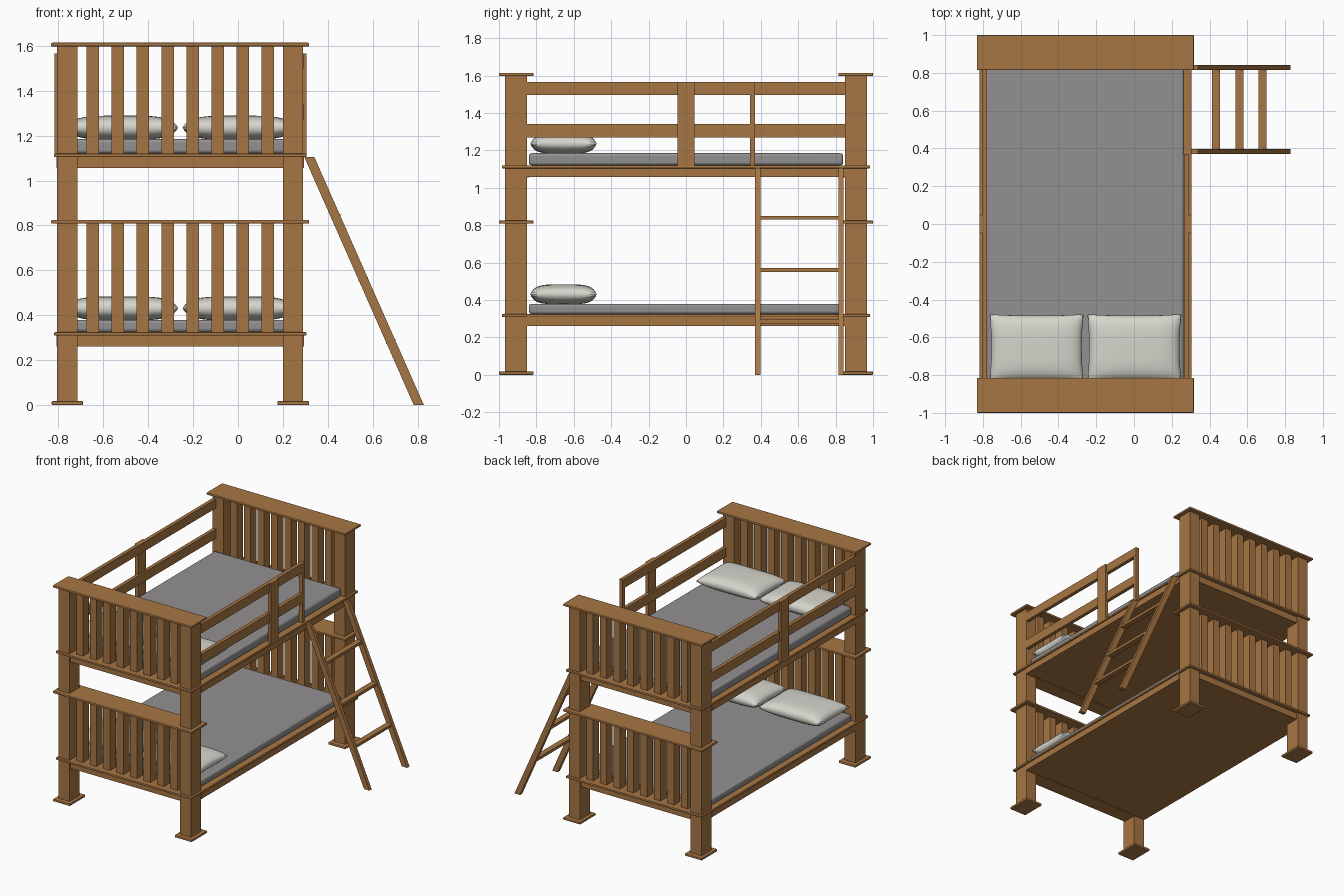
import bpy, bmesh

cube = bpy.data.objects.get("Cube")
if cube:
    bpy.data.objects.remove(cube)


def material(name, color):
    m = bpy.data.materials.new(name)
    m.use_nodes = True
    m.diffuse_color = (*color, 1)
    bsdf = next(n for n in m.node_tree.nodes if n.type == 'BSDF_PRINCIPLED')
    bsdf.inputs["Base Color"].default_value = (*color, 1)
    return m


WOOD = material("oak wood", (0.39, 0.18, 0.056))
GREY = material("grey fabric", (0.29, 0.28, 0.285))
WHITE = material("off white cotton", (0.67, 0.67, 0.61))

CX = -0.257  # bed centre line


def finish(name, bm, mat):
    bmesh.ops.recalc_face_normals(bm, faces=bm.faces)
    mesh = bpy.data.meshes.new(name)
    bm.to_mesh(mesh)
    bm.free()
    mesh.materials.append(mat)
    ob = bpy.data.objects.new(name, mesh)
    bpy.context.collection.objects.link(ob)
    return ob


def smooth(ob):
    bpy.ops.object.select_all(action='DESELECT')
    ob.select_set(True)
    bpy.context.view_layer.objects.active = ob
    bpy.ops.object.shade_smooth_by_angle()


def box(name, x, y, z, mat=WOOD, bevel=0, segments=2):
    """Box spanning the (low, high) pairs x, y, z."""
    bm = bmesh.new()
    bmesh.ops.create_cube(bm, size=1)
    for v in bm.verts:
        v.co = [(a + b) / 2 + c * (b - a) for (a, b), c in zip((x, y, z), v.co)]
    ob = finish(name, bm, mat)
    if bevel:
        mod = ob.modifiers.new("bevel", 'BEVEL')
        mod.width = bevel
        mod.segments = segments
    return ob


def span(low, high, sign):
    return tuple(sorted((low * sign, high * sign)))


def pillow(name, x, y, z, n=20):
    """Cushion with pinched seam and slightly concave sides."""
    bm = bmesh.new()
    centre = [(a + b) / 2 for a, b in (x, y, z)]
    half = [(b - a) / 2 for a, b in (x, y, z)]
    for side in (1, -1):
        def point(i, j):
            u, v = 2 * i / n - 1, 2 * j / n - 1
            u, v = u * (1.5 - 0.5 * u * u), v * (1.5 - 0.5 * v * v)
            puff = max(0, (1 - u ** 4) * (1 - v ** 4)) ** 0.45
            return bm.verts.new((
                centre[0] + half[0] * u * (1 - 0.04 * (1 - v * v)),
                centre[1] + half[1] * v * (1 - 0.04 * (1 - u * u)),
                centre[2] + half[2] * side * puff))
        g = [[point(i, j) for j in range(n + 1)] for i in range(n + 1)]
        for i in range(n):
            for j in range(n):
                bm.faces.new((g[i][j], g[i + 1][j], g[i + 1][j + 1], g[i][j + 1]))
    bmesh.ops.remove_doubles(bm, verts=bm.verts, dist=0.0001)
    smooth(finish(name, bm, WHITE))


# Head and foot ends: posts, feet, caps and slats
for end, sy in (("front", -1), ("back", 1)):
    cap_y = span(0.815, 1.0, sy)
    for side, x in (("right", (-0.807, -0.715)), ("left", (0.2, 0.29))):
        box(f"{end}_{side}_post", x, span(0.85, 0.968, sy), (0, 1.6))
        foot_x = (-0.83, -0.69) if side == "right" else (0.175, 0.317)
        box(f"{end}_{side}_foot", foot_x, cap_y, (0, 0.018), bevel=0.005)
    for level, base, top in (("lower", 0.325, 0.808), ("upper", 1.12, 1.597)):
        box(f"{end}_{level}_cap", (-0.832, 0.317), cap_y, (top, top + 0.017), bevel=0.005)
        box(f"{end}_{level}_beam", (-0.72, 0.205), span(0.84, 0.955, sy), (base - 0.065, base - 0.012))
        for i in range(8):
            cx = CX + (i - 3.5) * 0.1115
            box(f"{end}_{level}_slat_{i + 1}", (cx - 0.028, cx + 0.028),
                span(0.875, 0.945, sy), (base, top))

# Bunk platforms, mattresses and pillows
for level, z, thick in (("lower", 0.325, 0.055), ("upper", 1.12, 0.065)):
    box(f"{level}_platform", (-0.819, 0.305), (-0.985, 0.985), (z - 0.016, z), bevel=0.005)
    box(f"{level}_base", (-0.809, 0.295), (-0.85, 0.85), (z - 0.063, z - 0.014))
    smooth(box(f"{level}_mattress", (-0.782, 0.265), (-0.84, 0.84), (z, z + thick),
               GREY, bevel=0.015, segments=3))
    bed = z + thick - 0.003
    pillow(f"{level}_right_pillow", (-0.765, -0.267), (-0.832, -0.478), (bed, bed + 0.107))
    pillow(f"{level}_left_pillow", (-0.247, 0.251), (-0.832, -0.478), (bed, bed + 0.107))

# Guard rails; the ladder side stops short to leave an opening
for side, s, stop in (("right", -1, 0.85), ("left", 1, 0.37)):
    def across(a, b):
        return tuple(sorted((CX + s * a, CX + s * b)))
    rail_x = across(0.522, 0.549)
    for part, z in (("low", (1.27, 1.34)), ("high", (1.497, 1.565))):
        box(f"{side}_{part}_guard_rail", rail_x, (-0.85, stop), z)
    box(f"{side}_guard_upright", across(0.535, 0.561), (-0.045, 0.045), (1.115, 1.565))
box("left_guard_end_upright", (CX + 0.523, CX + 0.548), (0.343, 0.37), (1.115, 1.5))

# Slanted ladder
for part, y0, y1 in (("front", 0.37, 0.397), ("back", 0.815, 0.843)):
    bm = bmesh.new()
    profile = ((0.783, 0), (0.828, 0), (0.34, 1.105), (0.295, 1.105))
    near = [bm.verts.new((x, y0, z)) for x, z in profile]
    far = [bm.verts.new((x, y1, z)) for x, z in profile]
    bm.faces.new(near)
    bm.faces.new(far)
    for i in range(4):
        k = (i + 1) % 4
        bm.faces.new((near[i], near[k], far[k], far[i]))
    finish(f"ladder_{part}_rail", bm, WOOD)
for i, z in enumerate((0.285, 0.56, 0.84)):
    cx = 0.806 - 0.442 * z
    box(f"ladder_rung_{i + 1}", (cx - 0.021, cx + 0.021), (0.39, 0.82), (z - 0.01, z + 0.01))
